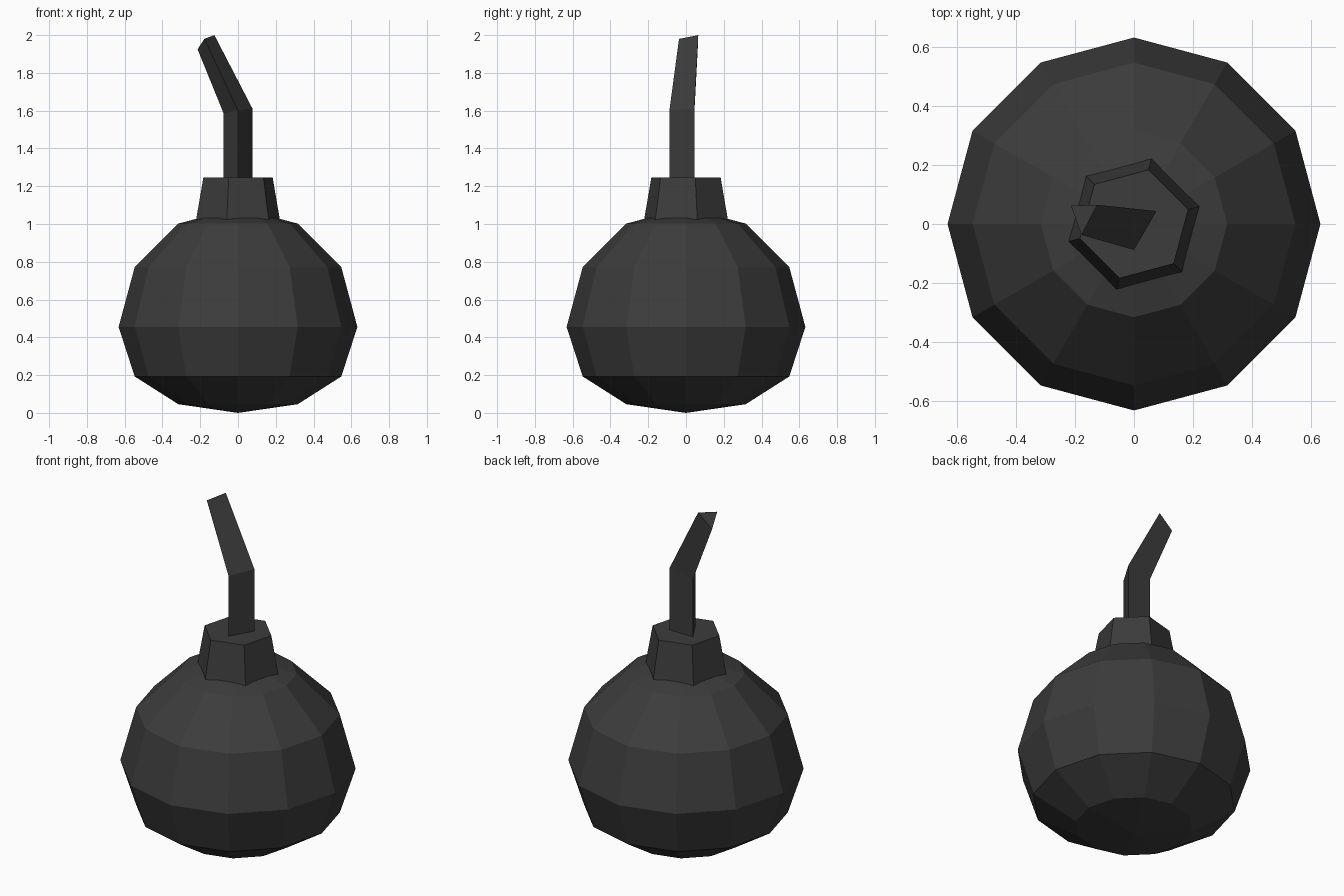
import bpy
from math import sin, cos, radians

if "Cube" in bpy.data.objects:
    bpy.data.objects.remove(bpy.data.objects["Cube"])

dark = bpy.data.materials.new("dark_iron")
dark.diffuse_color = (0.045, 0.045, 0.045, 1)
dark.use_nodes = True
dark.node_tree.nodes["Principled BSDF"].inputs["Base Color"].default_value = dark.diffuse_color


def ring(radius, z, sides, start=0.0):
    """Regular polygon of points at height z."""
    return [(radius * cos(radians(start + 360 * i / sides)),
             radius * sin(radians(start + 360 * i / sides)), z) for i in range(sides)]


def loft(name, rings, bottom=None, top=None):
    """Skin a stack of equal rings; ends are fanned to a pole height or capped flat."""
    n = len(rings[0])
    verts = [p for r in rings for p in r]
    faces = []
    for k in range(len(rings) - 1):
        for i in range(n):
            j = (i + 1) % n
            faces.append((k * n + i, k * n + j, (k + 1) * n + j, (k + 1) * n + i))
    last = (len(rings) - 1) * n
    if bottom is None:
        faces.append(tuple(reversed(range(n))))
    else:
        verts.append((0, 0, bottom))
        faces += [((i + 1) % n, i, len(verts) - 1) for i in range(n)]
    if top is None:
        faces.append(tuple(range(last, last + n)))
    else:
        verts.append((0, 0, top))
        faces += [(last + i, last + (i + 1) % n, len(verts) - 1) for i in range(n)]
    mesh = bpy.data.meshes.new(name)
    mesh.from_pydata(verts, [], faces)
    mesh.materials.append(dark)
    obj = bpy.data.objects.new(name, mesh)
    bpy.context.collection.objects.link(obj)
    return obj


# Body: twelve-sided ball with a flattened underside
profile = [(0.316, 0.046), (0.547 * 1.155, 0.193), (0.632, 0.455), (0.547, 0.771), (0.316, 1.002)]
profile[1] = (0.547, 0.193)
loft("body", [ring(r, z, 12) for r, z in profile], bottom=0.0, top=1.087)

# Neck: tapered hexagonal collar
loft("neck", [ring(0.23, 1.02, 6, 15), ring(0.19, 1.245, 6, 15)])

# Fuse: triangular stem that bends to the left
fuse_base = ring(0.088, 1.22, 3, 30)
fuse_bend = [(0.076, 0.044, 1.612), (-0.076, 0.044, 1.585), (0, -0.088, 1.6)]
fuse_tip = [(-0.125, 0.065, 2.0), (-0.214, 0.062, 1.925), (-0.178, -0.037, 1.98)]
loft("fuse", [fuse_base, fuse_bend, fuse_tip])
